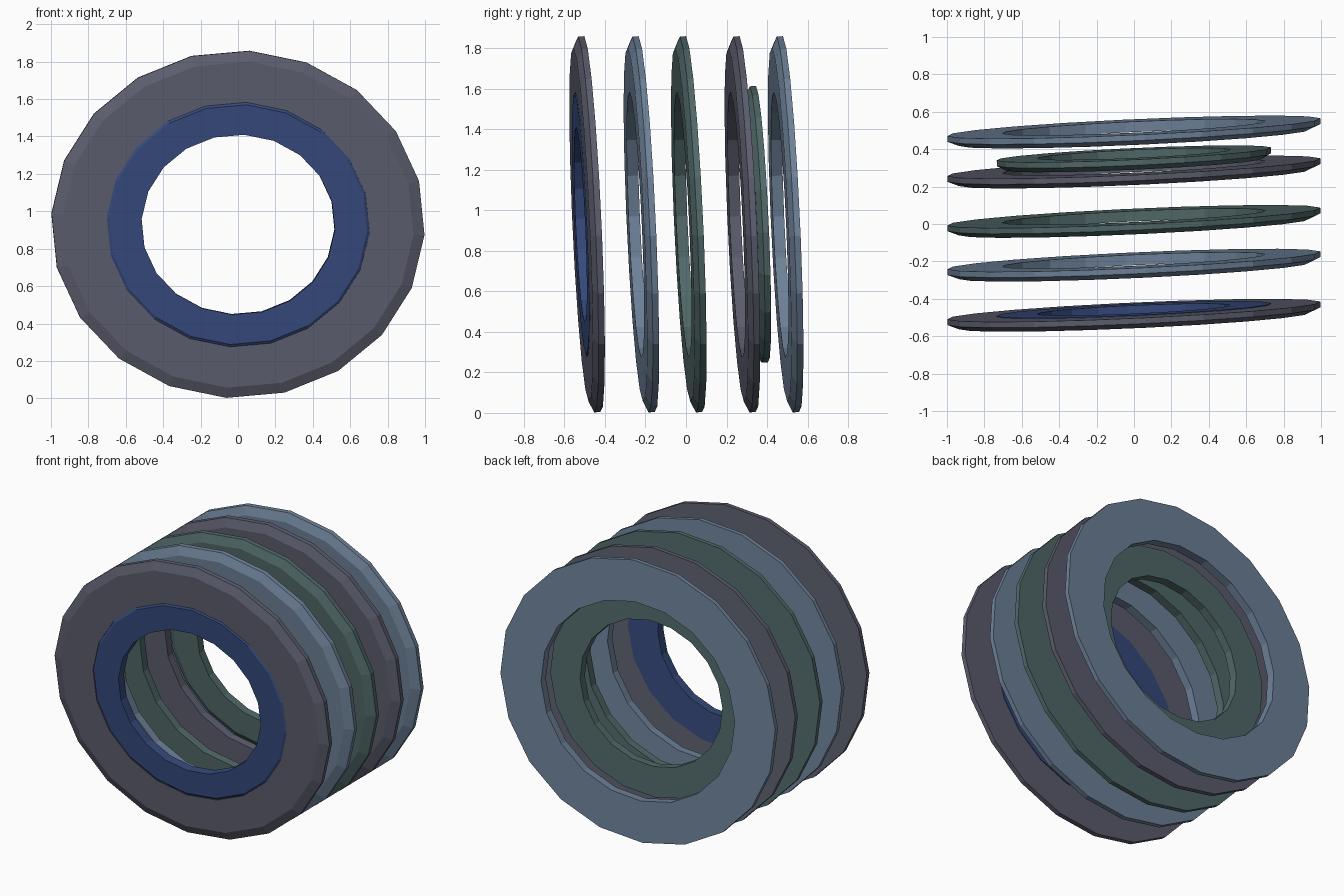
import bpy, bmesh
from math import cos, sin, radians, tau

if "Cube" in bpy.data.objects:
    bpy.data.objects.remove(bpy.data.objects["Cube"])

SIDES = 20
PHASE = radians(-3.5)
HEIGHT = 0.93            # rings are slightly squashed in z
TILT = radians(2.6)


def material(name, rgb):
    m = bpy.data.materials.new(name)
    m.diffuse_color = (*rgb, 1)
    m.use_nodes = True
    m.node_tree.nodes["Principled BSDF"].inputs["Base Color"].default_value = m.diffuse_color
    return m


GREY = material("dark_grey", (0.107, 0.112, 0.155))
STEEL = material("steel_blue", (0.156, 0.223, 0.32))
GREEN = material("dark_green", (0.083, 0.14, 0.14))
BLUE = material("deep_blue", (0.036, 0.068, 0.2))


def ring(name, y, mat, scale=1.0, depth=0.056):
    """Flat ring with a chamfered front outer edge."""
    h = depth / 2
    profile = [(0.705, h), (1.0, h), (1.0, -0.1 * h), (0.94, -h), (0.705, -h)]
    bm = bmesh.new()
    loops = []
    for r, py in profile:
        loops.append([bm.verts.new((r * scale * cos(PHASE + tau * i / SIDES), py,
                                    r * scale * HEIGHT * sin(PHASE + tau * i / SIDES)))
                      for i in range(SIDES)])
    for a, b in zip(loops, loops[1:] + loops[:1]):
        for i in range(SIDES):
            j = (i + 1) % SIDES
            bm.faces.new((a[i], a[j], b[j], b[i]))
    bmesh.ops.recalc_face_normals(bm, faces=bm.faces)
    me = bpy.data.meshes.new(name)
    bm.to_mesh(me)
    bm.free()
    me.materials.append(mat)
    ob = bpy.data.objects.new(name, me)
    ob.location = (0, y, HEIGHT)
    ob.rotation_euler = (TILT, 0, TILT)
    bpy.context.collection.objects.link(ob)
    return ob


# Row of large rings, front to back
for i, (y, mat) in enumerate([(-0.49, GREY), (-0.222, STEEL), (0.012, GREEN),
                              (0.276, GREY), (0.49, STEEL)]):
    ring(f"large_ring_{i + 1}", y, mat)

# Small rings: one set in the front ring, one between the last two
ring("front_inner_ring", -0.489, BLUE, 0.735, 0.064)
ring("rear_inner_ring", 0.347, GREEN, 0.735)
